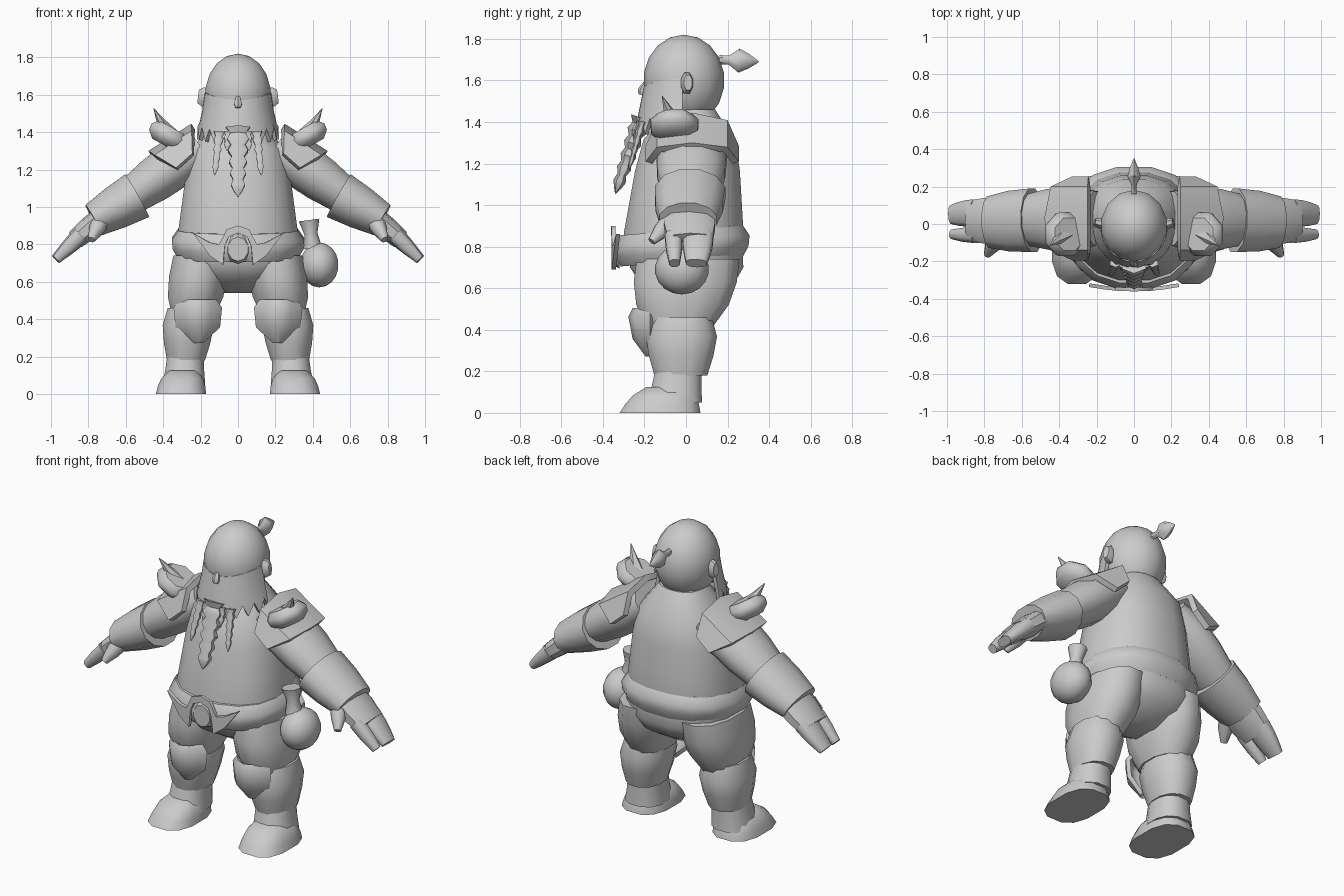
import bpy, bmesh
from math import sin, cos, pi, radians, copysign
from mathutils import Vector, Matrix

if "Cube" in bpy.data.objects:
    bpy.data.objects.remove(bpy.data.objects["Cube"])

GREY = (0.6, 0.6, 0.6, 1)
clay = bpy.data.materials.new("plain grey")
clay.use_nodes = True
clay.diffuse_color = GREY
clay.node_tree.nodes["Principled BSDF"].inputs["Base Color"].default_value = GREY

ACROSS, DEEP, UP = Vector((1, 0, 0)), Vector((0, 1, 0)), Vector((0, 0, 1))


def finish(name, bm, mirror=False, thick=0, angle=50):
    bmesh.ops.recalc_face_normals(bm, faces=bm.faces)
    mesh = bpy.data.meshes.new(name)
    bm.to_mesh(mesh)
    bm.free()
    mesh.materials.append(clay)
    ob = bpy.data.objects.new(name, mesh)
    bpy.context.collection.objects.link(ob)
    bpy.ops.object.select_all(action="DESELECT")
    ob.select_set(True)
    bpy.context.view_layer.objects.active = ob
    if thick:
        mod = ob.modifiers.new("thickness", "SOLIDIFY")
        mod.thickness, mod.offset = thick, 0
        bpy.ops.object.modifier_apply(modifier=mod.name)
    if mirror:
        mod = ob.modifiers.new("other side", "MIRROR")
        mod.use_mirror_merge = False
        bpy.ops.object.modifier_apply(modifier=mod.name)
    bpy.ops.object.shade_smooth_by_angle(angle=radians(angle))
    return ob


def root(value, power):
    return copysign(abs(value) ** power, value)


def loft(name, start, end, radii, depth=(1, 1), sides=12, axis=None, ref=DEEP,
         power=1, mirror=False):
    """Tube with evenly spaced rings; depth is the stretch along ref at each end."""
    bm = bmesh.new()
    start, end = Vector(start), Vector(end)
    d = axis or (end - start).normalized()
    u = (ref - d * ref.dot(d)).normalized()
    v = d.cross(u)
    loops = []
    for i, r in enumerate(radii):
        t = i / (len(radii) - 1)
        stretch = depth[0] + (depth[1] - depth[0]) * t
        loop = []
        for k in range(sides):
            a = 2 * pi * (k + 0.5) / sides
            offset = u * root(cos(a), power) * stretch + v * root(sin(a), power)
            loop.append(bm.verts.new(start.lerp(end, t) + offset * r))
        loops.append(loop)
    for low, high in zip(loops, loops[1:]):
        for k in range(sides):
            j = (k + 1) % sides
            bm.faces.new((low[k], low[j], high[j], high[k]))
    bm.faces.new(loops[0])
    bm.faces.new(loops[-1])
    return finish(name, bm, mirror)


def ball(name, centre, size):
    bm = bmesh.new()
    place = Matrix.LocRotScale(Vector(centre), None, Vector(size))
    bmesh.ops.create_uvsphere(bm, u_segments=14, v_segments=9, radius=1, matrix=place)
    finish(name, bm)


def sheet(name, rows, thick, mirror=False):
    bm = bmesh.new()
    grid = [[bm.verts.new(p) for p in row] for row in rows]
    for a, b in zip(grid, grid[1:]):
        for k in range(len(a) - 1):
            bm.faces.new((a[k], a[k + 1], b[k + 1], b[k]))
    finish(name, bm, mirror, thick)


def braid(name, start, end, beads, width, mirror=False):
    steps = 2 * beads
    radii = [width * (1 - 0.5 * i / steps) * (0.5 if i % 2 else 0.75) for i in range(steps)]
    loft(name, start, end, radii + [0.002], depth=(1.4, 1.4), sides=6, ref=ACROSS, mirror=mirror)


# Torso, tilted belt and hips
loft("torso", (0, -.02, .72), (0, .025, 1.46), [.32, .325, .305, .285, .25, .13],
     depth=(.9, .9), sides=16, axis=UP, power=.85)
belt = loft("belt", (0, -.02, .73), (0, -.02, .88), [.325, .355, .36, .325],
            depth=(.92, .92), sides=16, axis=UP, power=.85)
for vert in belt.data.vertices:
    vert.co.z += .08 * vert.co.y
loft("hips", (0, 0, .78), (0, .01, .54), [.33, .33, .27, .11],
     depth=(.84, .84), sides=16, axis=UP, power=.85)

# Buckle plate with a hooked wing on each side, bent around the belly
outline = [(0, .9), (.06, .88), (.1, .8), (.15, .81), (.24, .86), (.15, .74),
           (.08, .69), (.07, .79), (.05, .84), (0, .86)]
bm = bmesh.new()
plate = bm.faces.new([bm.verts.new((x, 0, z)) for x, z in outline])
bmesh.ops.triangulate(bm, faces=[plate], ngon_method="EAR_CLIP")
for vert in bm.verts:
    vert.co.y = .4 * vert.co.x ** 2 - .35
finish("buckle_wings", bm, mirror=True, thick=.02)
loft("buckle_boss", (0, -.32, .775), (0, -.35, .775), [.08, .065],
     depth=(.85, .85), sides=10, ref=ACROSS)

# Thighs, shins, knee pads and boots
loft("thighs", (.2, .01, .74), (.24, -.03, .41), [.15, .16, .153, .115],
     depth=(1.7, 1.4), axis=UP, power=.9, mirror=True)
loft("shins", (.26, -.02, .46), (.278, -.025, .18), [.12, .141, .128, .105],
     depth=(1.25, 1.25), axis=UP, power=.9, mirror=True)
pad_rows = []
for z, half_width, bulge in ((.5, .09, .08), (.46, .12, .1), (.36, .11, .08), (.28, .02, .02)):
    pad_rows.append([(.215 + half_width * s, -.165 - bulge * (1 - s * s), z)
                     for s in (-1, -.5, 0, .5, 1)])
sheet("knee_pads", pad_rows, thick=.025, mirror=True)
loft("boot_shafts", (.28, -.035, .21), (.29, -.055, .05), [.1, .107, .118],
     depth=(1.15, 1.15), axis=UP, power=.85, mirror=True)
loft("boot_feet", (.295, -.095, .125), (.305, -.125, 0), [.075, .115, .13, .138],
     depth=(1.3, 1.45), axis=UP, power=.75, mirror=True)

# Arms, cuffs and hands
loft("arms", (.2, .03, 1.32), (.68, .02, .98), [.11, .13, .125, .105, .08],
     depth=(1.35, 1.35), mirror=True)
loft("cuffs", (.54, .02, 1.06), (.77, .01, .93), [.135, .12, .095],
     depth=(1.3, 1.5), mirror=True)
loft("palms", (.7, .015, .965), (.87, .02, .825), [.06, .062, .052],
     depth=(2, 2.1), sides=10, power=.75, mirror=True)
loft("fingers", (.84, .06, .85), (.975, .05, .72), [.05, .045, .037, .027],
     depth=(1.5, 1.9), sides=10, power=.75, mirror=True)
loft("forefingers", (.84, -.06, .85), (.97, -.055, .72), [.045, .04, .027],
     sides=8, power=.85, mirror=True)
loft("thumbs", (.73, -.07, .93), (.785, -.165, .825), [.05, .042, .02],
     sides=8, ref=ACROSS, mirror=True)

# Arched shoulder plates, roundels and spikes
arch = [(root(sin(a), .6), root(cos(a), .6)) for a in map(radians, range(-80, 81, 40))]
sheet("shoulder_plates",
      [[(.24, .03 + .21 * s, 1.2 + .23 * c) for s, c in arch],
       [(.25 + .22 * c, .03 + .21 * s, 1.16 + .125 * c) for s, c in arch]],
      thick=.035, mirror=True)
loft("shoulder_roundels", (.395, -.055, 1.33), (.345, -.055, 1.42), [.08, .12, .125, .095],
     sides=8, mirror=True)
loft("shoulder_spikes", (.37, -.055, 1.38), (.45, -.115, 1.525), [.055, .025, .002],
     sides=6, mirror=True)

# Head, nose, ears and topknot
ball("head", (0, -.01, 1.6), (.18, .195, .22))
loft("nose", (0, -.195, 1.59), (0, -.215, 1.53), [.01, .018, .025, .015], sides=6, ref=ACROSS)
loft("ears", (.16, 0, 1.585), (.21, .01, 1.59), [.05, .056, .04],
     depth=(.55, .55), sides=8, mirror=True)
loft("topknot", (0, .16, 1.7), (0, .35, 1.69), [.022, .022, .058, .035, .003],
     depth=(.7, .7), sides=6, ref=ACROSS)

# Beard flaring down from the cheeks to a ragged hem
columns = 20
beard_rows = [[], [], [], []]
for k in range(columns + 1):
    a = radians(-88 + 176 * k / columns)
    cheek = sin(a) ** 2
    hem = 1.36 + .03 * cheek + (.04 if k % 2 else -.03)
    for i, z in enumerate((1.57 + .04 * cheek, 1.51, 1.45, hem)):
        beard_rows[i].append(((.168 + .014 * i) * sin(a), -.01 - (.183 + .012 * i) * cos(a), z))
sheet("beard", beard_rows, thick=.02)
braid("middle_braid", (0, -.215, 1.42), (0, -.34, 1.055), beads=6, width=.07)
braid("long_braids", (.1, -.21, 1.4), (.125, -.275, 1.17), beads=5, width=.03, mirror=True)
braid("short_braids", (.05, -.22, 1.4), (.06, -.25, 1.3), beads=3, width=.028, mirror=True)

# Pouch hanging from the belt
ball("pouch", (.435, -.02, .69), (.105, .13, .12))
loft("pouch_neck", (.4, -.03, .78), (.38, -.03, .93), [.05, .035, .055], sides=10)
